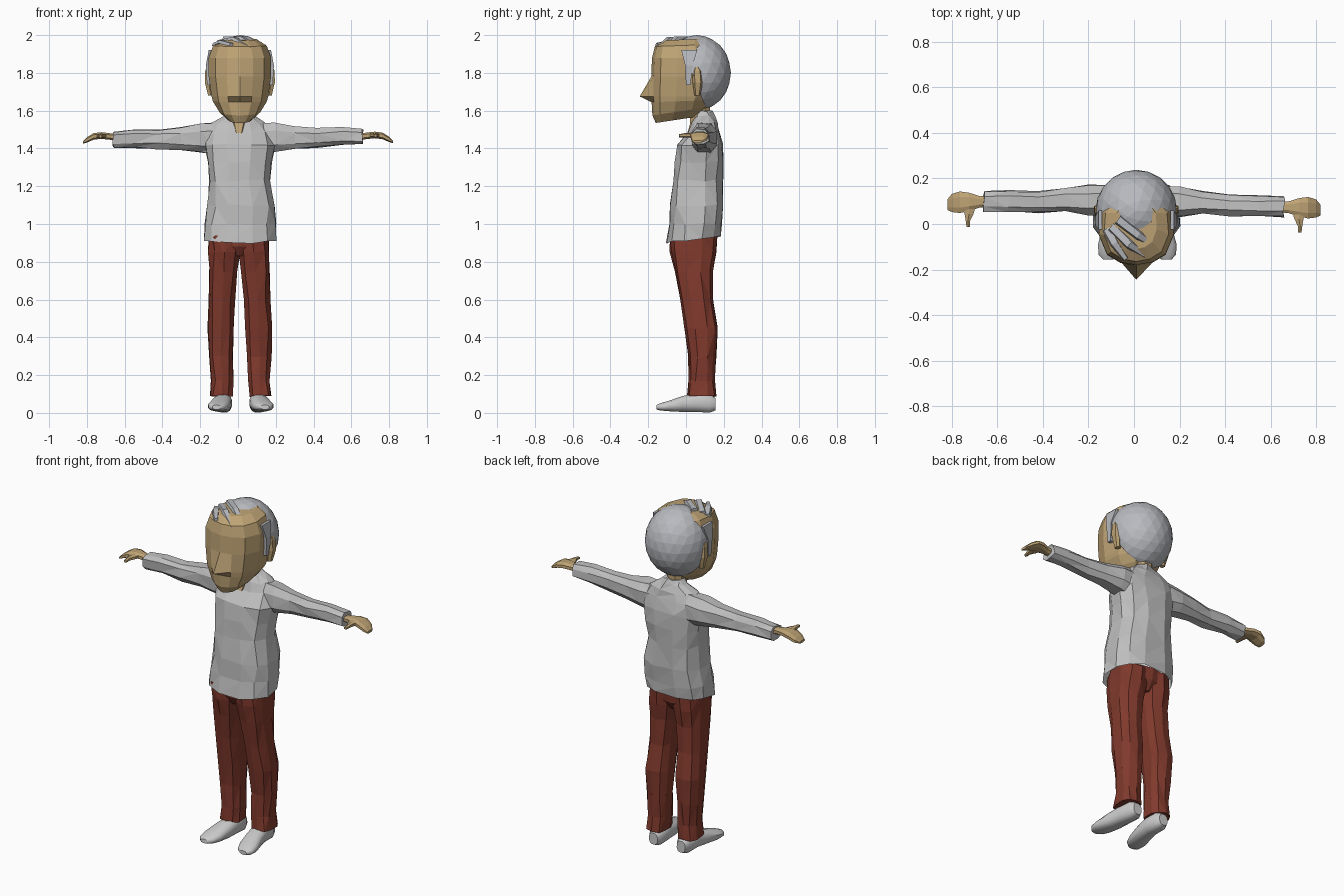
import bpy, bmesh, math, random
from mathutils import Vector, Matrix

if "Cube" in bpy.data.objects:
    bpy.data.objects.remove(bpy.data.objects["Cube"])
random.seed(4)


def material(name, rgb):
    m = bpy.data.materials.new(name)
    m.diffuse_color = (*rgb, 1)
    m.use_nodes = True
    m.node_tree.nodes["Principled BSDF"].inputs["Base Color"].default_value = m.diffuse_color
    return m


SKIN = material("tan skin", (0.52, 0.37, 0.18))
SHIRT = material("grey cloth", (0.52, 0.52, 0.52))
HAIR = material("silver hair", (0.48, 0.49, 0.52))
TROUSER = material("brick red cloth", (0.22, 0.042, 0.026))
SHOE = material("pale grey leather", (0.60, 0.60, 0.60))


def finish(name, bm, mat, tri=False):
    bmesh.ops.recalc_face_normals(bm, faces=bm.faces)
    if tri:
        bmesh.ops.triangulate(bm, faces=bm.faces)
    me = bpy.data.meshes.new(name)
    bm.to_mesh(me)
    bm.free()
    me.materials.append(mat)
    ob = bpy.data.objects.new(name, me)
    bpy.context.collection.objects.link(ob)
    return ob


def loft(name, rings, mat, jitter=0.0, caps=(True, True), tri=False):
    """Skin a list of equal-length point rings."""
    bm = bmesh.new()
    j = lambda: random.uniform(-jitter, jitter)
    rows = [[bm.verts.new((p[0] + j(), p[1] + j(), p[2] + j())) for p in r] for r in rings]
    n = len(rows[0])
    for a, b in zip(rows, rows[1:]):
        for i in range(n):
            k = (i + 1) % n
            bm.faces.new((a[i], a[k], b[k], b[i]))
    if caps[0]:
        bm.faces.new(rows[0])
    if caps[1]:
        bm.faces.new(rows[-1])
    return finish(name, bm, mat, tri)


def oval(a0, a1, b0, b1, n=10, p=2.5):
    """Rounded outline filling the box a0..a1, b0..b1."""
    pts = []
    for i in range(n):
        t = math.tau * (i + 0.5) / n
        c, s = math.cos(t), math.sin(t)
        c, s = (math.copysign(abs(v) ** (2 / p), v) for v in (c, s))
        pts.append(((a0 + a1) / 2 + c * (a1 - a0) / 2, (b0 + b1) / 2 + s * (b1 - b0) / 2))
    return pts


def ring_z(z, x0, x1, y0, y1, tilt=0.0, n=10):
    return [(x, y, z + tilt * (y - y0)) for x, y in oval(x0, x1, y0, y1, n)]


def ring_x(x, y0, y1, z0, z1, n=8):
    return [(x, y, z) for y, z in oval(y0, y1, z0, z1, n)]


def ring_y(y, cx, hw, z0, z1, n=12):
    return [(x, y, z) for x, z in oval(cx - hw, cx + hw, z0, z1, n)]


# shirt body, open at the hem
body = [(.90, -.19, .205, -.105, .185, .12), (1.0, -.183, .203, -.095, .19, 0),
        (1.1, -.168, .203, -.085, .195, 0), (1.23, -.157, .172, -.075, .195, 0),
        (1.33, -.168, .185, -.065, .198, 0), (1.42, -.18, .20, -.05, .195, 0),
        (1.49, -.175, .19, .01, .18, 0), (1.535, -.14, .15, .032, .165, 0),
        (1.57, -.07, .085, .052, .15, 0), (1.595, -.05, .065, .06, .135, 0)]
loft("shirt_body", [ring_z(*r, n=12) for r in body], SHIRT, .006, (False, True), True)

# sleeves, hands and thumbs
sleeve = [(.11, .04, .17, 1.36, 1.54), (.2, .035, .175, 1.375, 1.532), (.3, .05, .16, 1.385, 1.513),
          (.42, .048, .145, 1.395, 1.502), (.55, .05, .148, 1.403, 1.5), (.66, .052, .148, 1.405, 1.49)]
palm = [(.63, .075, .125, 1.44, 1.475), (.68, .07, .125, 1.445, 1.482), (.725, .055, .14, 1.45, 1.487),
        (.765, .045, .146, 1.445, 1.482), (.80, .05, .135, 1.43, 1.46), (.82, .06, .11, 1.425, 1.44)]
thumb = [(.08, .725, .034, 1.452, 1.482), (.045, .725, .022, 1.455, 1.48),
         (.015, .73, .011, 1.455, 1.478), (-.013, .728, .009, 1.456, 1.472)]
for s, side in ((-1, "left"), (1, "right")):
    def place(p):
        t = p[0] / .66 if s > 0 else 0
        return (s * p[0], p[1] - .024 * t, p[2] + .014 * t)
    bend = lambda p: (s * p[0], p[1] - (.024 if s > 0 else 0), p[2] + (.003 if s > 0 else 0))
    loft(side + "_sleeve", [[place(p) for p in ring_x(*r)] for r in sleeve], SHIRT, .005, tri=True)
    loft(side + "_hand", [[bend(p) for p in ring_x(*r)] for r in palm], SKIN)
    loft(side + "_thumb", [[bend(p) for p in ring_y(*r, n=6)] for r in thumb], SKIN)

# trousers: hips and two legs
loft("trouser_hips", [ring_z(z, x0, x1, y0, y1) for z, x0, x1, y0, y1 in
                      ((.83, -.09, .10, -.05, .12), (.88, -.155, .16, -.078, .155),
                       (.95, -.16, .165, -.085, .165))], TROUSER, .002)
leg = [(.94, -.01, .165, -.088, .165), (.85, 0, .17, -.082, .157), (.75, .014, .17, -.058, .143),
       (.6, .033, .172, -.03, .147), (.45, .038, .183, -.008, .168), (.3, .048, .178, .015, .158),
       (.17, .053, .168, .01, .153), (.09, .055, .18, .008, .16)]
shoe = [(.156, .105, .028, .012, .08), (.125, .105, .044, 0, .1), (.05, .107, .047, .004, .105),
        (-.02, .117, .053, .004, .09), (-.09, .132, .057, .008, .065), (-.135, .14, .046, .012, .052),
        (-.157, .143, .022, .018, .042)]
for s, side in ((-1, "left"), (1, "right")):
    def step(p):
        return p if s > 0 else (-p[0] + .01 + .02 * (1 - p[2] / .94), p[1], p[2])
    loft(side + "_trouser_leg", [[step(p) for p in ring_z(*r)] for r in leg], TROUSER, .005, tri=True)
    ob = loft(side + "_shoe", [[step(p) for p in ring_y(*r)] for r in shoe], SHOE)
    bpy.context.view_layer.objects.active = ob
    ob.select_set(True)
    bpy.ops.object.shade_smooth_by_angle(angle=math.radians(40))
    ob.select_set(False)

# neck, showing in the shirt opening
loft("neck", [ring_z(1.47, -.02, .03, .0, .12, n=8), ring_z(1.53, -.045, .055, .018, .13, n=8),
              ring_z(1.65, -.045, .06, .02, .13, n=8)], SKIN)

# head: half outline (width fraction, depth fraction), mirrored; z, half width, front, back, tilt, nose
half = [(0, 0), (.42, .04), (.78, .15), (1, .42), (.95, .75), (.55, 1)]
outline = half + [(-a, b) for a, b in reversed(half[1:])]
levels = [(1.535, .06, -.16, .04, .03, 0), (1.575, .108, -.178, .10, .04, 0),
          (1.645, .143, -.182, .12, .01, 0), (1.675, .15, -.185, .13, 0, .06),
          (1.78, .165, -.184, .14, 0, 0), (1.88, .165, -.18, .14, 0, 0),
          (1.94, .142, -.165, .12, .01, 0), (1.972, .09, -.11, .10, .01, 0)]
loft("head", [[(.01 + hw * a, f + (b - f) * d - (nose if a == 0 else 0), z + tilt * d)
               for a, d in outline] for z, hw, f, b, tilt, nose in levels], SKIN)

# hair shell: faceted ball cut off along the hairline
bm = bmesh.new()
bmesh.ops.create_icosphere(bm, subdivisions=3, radius=1,
                           matrix=Matrix.Translation((.01, .058, 1.8)) @ Matrix.Diagonal((.179, .18, .2, 1)))
bmesh.ops.bisect_plane(bm, geom=bm.verts[:] + bm.edges[:] + bm.faces[:], plane_co=(0, -.03, 1.96),
                       plane_no=Vector((0, -.36, -.14)).normalized(), clear_outer=True)
bmesh.ops.holes_fill(bm, edges=[e for e in bm.edges if e.is_boundary])
finish("hair_shell", bm, HAIR)

# sideburns and ears
for s, side in ((-1, "left"), (1, "right")):
    loft(side + "_sideburn", [[(.01 + s * x, y, z) for y, x in ((y0, .15), (y1, .15), (y1, w), (y0, w))]
                              for z, y0, y1, w in ((1.735, .0, .024, .174), (1.84, -.005, .035, .18),
                                                   (1.92, -.025, .06, .165))], HAIR)
    loft(side + "_ear", [[(.01 + s * x, y, z) for x, y in oval(.14, w, y0, y1, 6)]
                         for z, y0, y1, w in ((1.68, .045, .075, .17), (1.75, .035, .09, .188),
                                              (1.81, .035, .085, .186), (1.83, .045, .07, .178))], SKIN)

# swept strands over the forehead
strands = [((-.07, .02, 1.985), (.02, -.05, 1.985), (.105, -.105, 1.935)),
           ((-.1, -.01, 1.965), (-.02, -.09, 1.983), (.07, -.15, 1.93)),
           ((-.12, -.02, 1.95), (-.085, -.085, 1.965), (-.035, -.155, 1.95))]
for i, path in enumerate(strands):
    a, b, c = map(Vector, path)
    across = (c - a).cross(Vector((0, 0, 1))).normalized()
    rings = []
    for p, w in ((a, .022), (b, .02), (c, .012)):
        up = Vector((0, 0, .008))
        rings.append([p - across * w - up, p + across * w - up, p + across * w * .7 + up, p - across * w * .7 + up])
    loft("hair_strand_%d" % (i + 1), rings, HAIR)
